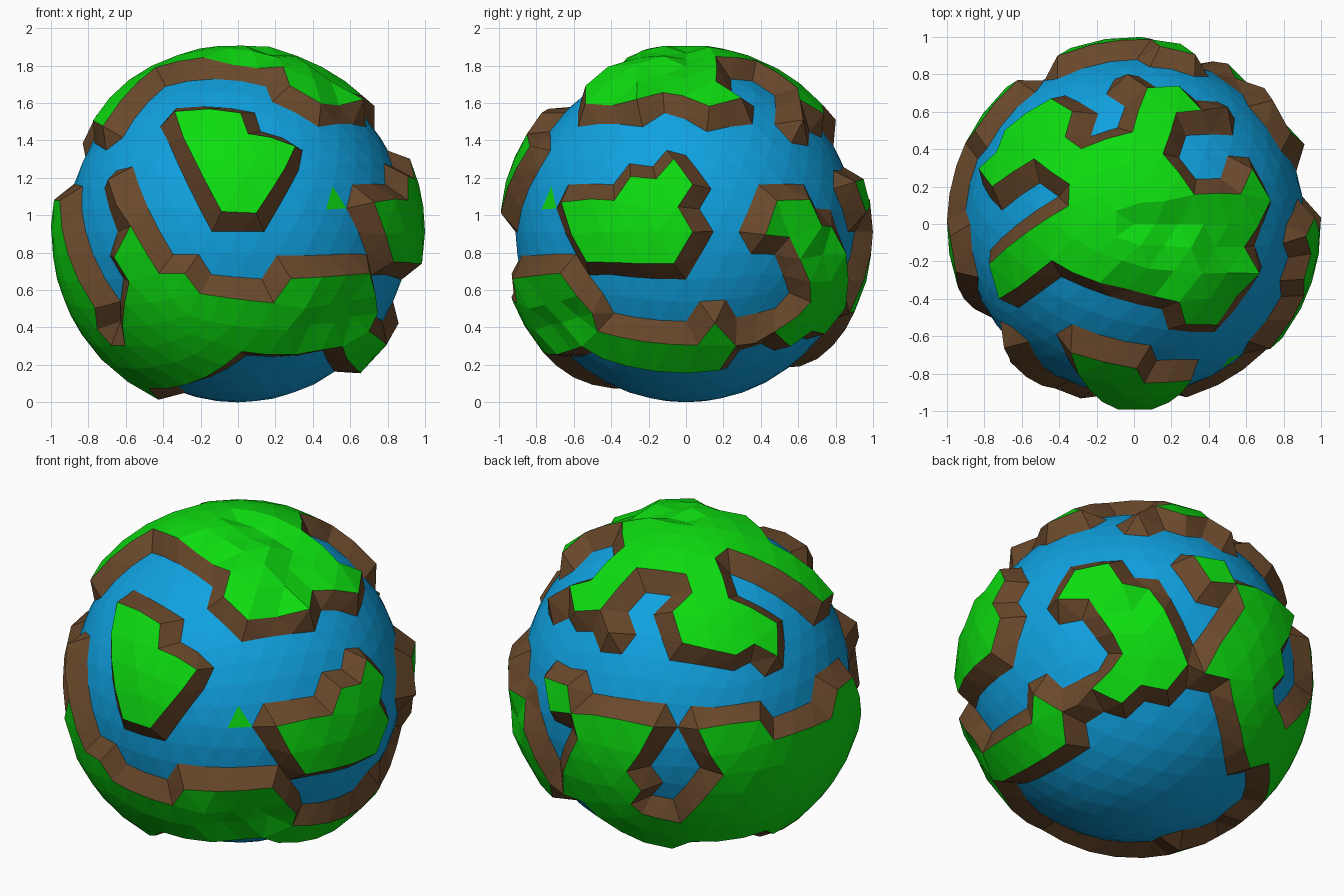
import bpy, bmesh, random
from math import sin, cos, radians
from mathutils import Vector

if "Cube" in bpy.data.objects:
    bpy.data.objects.remove(bpy.data.objects["Cube"])

random.seed(4)
SEA, LAND = 0.912, 1.0


def view(az, el):
    """Right, up and toward-viewer axes of a viewing direction."""
    a, e = radians(az), radians(el)
    h = Vector((sin(a), -cos(a), 0))
    up = Vector((0, 0, cos(e))) - h * sin(e)
    return Vector((cos(a), sin(a), 0)), up, h * cos(e) + Vector((0, 0, sin(e)))


def inside(x, y, poly):
    hit = False
    for (x1, y1), (x2, y2) in zip(poly, poly[1:] + poly[:1]):
        if (y1 > y) != (y2 > y) and x < (x2 - x1) * (y - y1) / (y2 - y1) + x1:
            hit = not hit
    return hit


def covers(n, region):
    (right, up, toward), poly = region
    # level views are drawn with heights above the ground
    lift = SEA if toward.z == 0 else 0
    return n.dot(toward) > 0 and inside(n.dot(right), n.dot(up) + lift, poly)


FRONT, SIDE, TOP, BOTTOM = view(0, 0), view(90, 0), view(0, 90), view(0, -90)
BACK_LEFT, BACK_RIGHT = view(215, 25), view(145, -25)

# Rough land outlines, each drawn in the view that shows it best
land = [
    # small front island
    (FRONT, [(-.38, 1.6), (-.08, 1.6), (.38, 1.32), (.18, .98), (-.15, .97)]),
    # southern front continent
    (FRONT, [(-.71, 1.2), (-.6, 1.15), (-.4, .74), (-.1, .6), (.64, .7), (.6, .2),
             (-.38, -.02), (-.65, .1)]),
    # western coast
    (FRONT, [(-1, 1.15), (-.9, .95), (-.6, .2), (-1, .2)]),
    # right-hand island
    (SIDE, [(-.72, 1.14), (-.3, 1.17), (-.04, 1.33), (.06, 1.15), (-.02, .71),
            (-.45, .71), (-.68, .88)]),
    # southern strip on the right
    (SIDE, [(-1, .7), (-.65, .66), (-.4, .34), (.04, .34), (.12, .45), (.2, .33),
            (.6, .32), (-.3, 0)]),
    # northern continent
    (TOP, [(-.46, .7), (-.82, .36), (-.75, -.4), (-.45, -.23), (.08, -.39),
           (.42, -.59), (.63, -.4), (.72, .1), (.5, .67), (0, .82)]),
    # great southern continent at the back and left
    (BACK_LEFT, [(-.77, -.1), (-.12, -.24), (.6, -.27), (.95, -.01), (.8, -.8),
                 (-.4, -1)]),
    # its eastern peninsula
    (BACK_RIGHT, [(.24, .64), (.45, .6), (.95, .25), (.8, -.65), (.36, .04), (.51, .32)]),
    # mountain arm on the right at the back
    (BACK_RIGHT, [(-.52, .55), (-.2, .62), (.2, .2), (.4, 0), (-.55, -.4),
                  (-.1, .1), (-.52, .35)]),
]

# Water cut out of the land: inlets, the western channel and the polar sea
water = [
    (TOP, [(-.85, .18), (-.5, .3), (-.3, .17), (-.85, -.2)]),
    (TOP, [(-.43, .76), (-.25, .46), (.03, .55), (-.1, .82)]),
    (TOP, [(.13, .42), (.32, .18), (.57, .18), (.68, .4), (.4, .58)]),
    (FRONT, [(-.94, 1.2), (-.9, .85), (-.65, .28), (-.61, .6), (-.72, .85), (-.73, 1.2)]),
    (BACK_LEFT, [(-.12, -.2), (-.22, -.45), (-.3, -.72), (0, -.82), (.18, -.57),
                 (.11, -.34)]),
    (BOTTOM, [(.03, .74), (.5, .6), (.65, 0), (.5, -.7), (.09, -.91), (-.43, -.52),
              (-.5, -.1), (-.33, .36)]),
]

# Rugged areas: centre direction and angular reach
rugged = [(Vector((.33, -.22, .9)), .45), (Vector((.8, .57, .05)), .38),
          (Vector((.5, -.72, -.45)), .2)]

# Globe: vertices on land are lifted above sea level
bm = bmesh.new()
bmesh.ops.create_icosphere(bm, subdivisions=4, radius=1)
normal = [v.co.normalized() for v in bm.verts]
raised = {i for i, n in enumerate(normal)
          if any(covers(n, r) for r in land) and not any(covers(n, r) for r in water)}
bm.verts.ensure_lookup_table()
points = []
for i, n in enumerate(normal):
    radius = SEA
    if i in raised:
        radius = LAND
        if any(n.angle(c) < reach for c, reach in rugged):
            radius += random.uniform(-.055, .015)
        # push the cliff tops towards the water to steepen the cliffs
        ring = [e.other_vert(bm.verts[i]).index for e in bm.verts[i].link_edges]
        pull = sum((normal[j] - n for j in ring if j not in raised), Vector())
        if pull.length > 0:
            n = (n + pull.normalized() * min(pull.length, .035)).normalized()
    points.append(n * radius)

# Sort faces into sea, land and the cliffs between them
groups = {"ocean": [], "cliffs": [], "land": []}
islet = Vector((.56, -.8, .19))
islet_face = max(bm.faces, key=lambda f: f.calc_center_median().normalized().dot(islet))
for f in bm.faces:
    count = sum(v.index in raised for v in f.verts)
    kind = "ocean" if count == 0 else "land" if count == 3 else "cliffs"
    groups["land" if f == islet_face else kind].append([v.index for v in f.verts])
bm.free()

colours = {"ocean": (.005, .36, .75, 1), "cliffs": (.14, .065, .024, 1),
           "land": (.004, .72, .005, 1)}

# One flat-shaded object per surface
for name, faces in groups.items():
    used = sorted({i for f in faces for i in f})
    remap = {old: new for new, old in enumerate(used)}
    mesh = bpy.data.meshes.new(name)
    mesh.from_pydata([points[i] for i in used], [], [[remap[i] for i in f] for f in faces])
    mat = bpy.data.materials.new(name)
    mat.diffuse_color = colours[name]
    mat.use_nodes = True
    mat.node_tree.nodes["Principled BSDF"].inputs["Base Color"].default_value = mat.diffuse_color
    mesh.materials.append(mat)
    obj = bpy.data.objects.new(name, mesh)
    obj.location.z = SEA
    bpy.context.collection.objects.link(obj)
